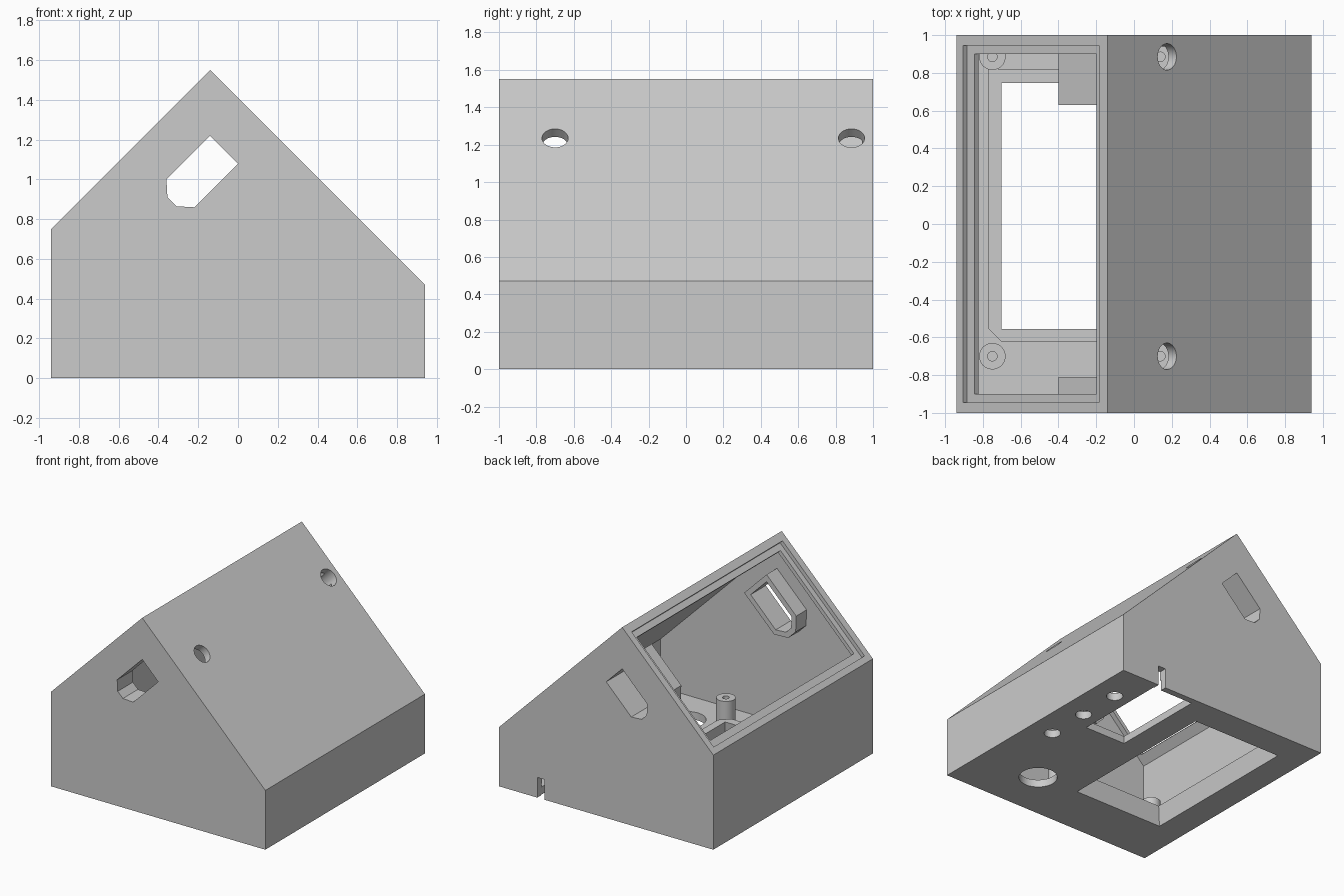
import bpy, bmesh, math
from mathutils import Vector, Matrix

if "Cube" in bpy.data.objects:
    bpy.data.objects.remove(bpy.data.objects["Cube"], do_unlink=True)

GREY = (0.6, 0.6, 0.6, 1)
grey = bpy.data.materials.new("plain grey")
grey.use_nodes = True
grey.diffuse_color = GREY
grey.node_tree.nodes["Principled BSDF"].inputs["Base Color"].default_value = GREY


def finish(name, bm):
    bmesh.ops.recalc_face_normals(bm, faces=bm.faces)
    mesh = bpy.data.meshes.new(name)
    bm.to_mesh(mesh)
    bm.free()
    mesh.materials.append(grey)
    obj = bpy.data.objects.new(name, mesh)
    bpy.context.collection.objects.link(obj)
    return obj


def loft(name, start, end):
    """Solid between two matching outlines."""
    bm = bmesh.new()
    a = [bm.verts.new(p) for p in start]
    b = [bm.verts.new(p) for p in end]
    bm.faces.new(a)
    bm.faces.new(b[::-1])
    for i in range(len(a)):
        j = (i + 1) % len(a)
        bm.faces.new((a[i], a[j], b[j], b[i]))
    return finish(name, bm)


def across(name, outline, y0, y1):
    return loft(name, [(x, y0, z) for x, z in outline], [(x, y1, z) for x, z in outline])


def upright(name, outline, z0, z1):
    return loft(name, [(x, y, z0) for x, y in outline], [(x, y, z1) for x, y in outline])


def rect(x0, x1, y0, y1):
    return [(x0, y0), (x1, y0), (x1, y1), (x0, y1)]


def cylinder(name, centre, radius, length, axis=(0, 0, 1)):
    bm = bmesh.new()
    turn = Vector((0, 0, 1)).rotation_difference(Vector(axis)).to_matrix().to_4x4()
    bmesh.ops.create_cone(bm, cap_ends=True, segments=32, radius1=radius, radius2=radius,
                          depth=length, matrix=Matrix.Translation(centre) @ turn)
    return finish(name, bm)


def cut(obj, cutters):
    """Subtract the cutters, bake the result and discard them."""
    for c in cutters:
        m = obj.modifiers.new("cut", 'BOOLEAN')
        m.operation, m.solver, m.object = 'DIFFERENCE', 'EXACT', c
    bpy.context.view_layer.update()
    deps = bpy.context.evaluated_depsgraph_get()
    mesh = bpy.data.meshes.new_from_object(obj.evaluated_get(deps))
    obj.modifiers.clear()
    obj.data = mesh
    for c in cutters:
        bpy.data.objects.remove(c, do_unlink=True)


def slope_slab(x0, x1, depth):
    """Section of a slab sunk into the open roof slope."""
    d, out, top = depth / math.sqrt(2), 0.1, 1.69
    return [(x0 - out, top + x0 + out), (x1 - out, top + x1 + out),
            (x1 + d, top + x1 - d), (x0 + d, top + x0 - d)]


# Shared outlines
body = [(-.94, 0), (.94, 0), (.94, .47), (-.14, 1.55), (-.94, .75)]
cavity = [(-.88, .06), (.88, .06), (.88, .445), (-.14, 1.465), (-.88, .725)]
window = [(-.14, 1.22), (0, 1.08), (-.22, .86), (-.31, .865), (-.355, .91), (-.36, 1)]
surround = [(-.14, 1.277), (.057, 1.08), (-.205, .82), (-.33, .825), (-.395, .89), (-.4, 1.017)]
post_y = (-.7, .885)


def display_cutter():
    low, high = rect(-.725, .06, -.575, .77), rect(-.70, .045, -.555, .745)
    return loft("cutter", [(x, y, -.01) for x, y in low], [(x, y, .17) for x, y in high])


# Housing shell with its lid recess, windows and floor openings
shell = across("housing_shell", body, -1, 1)
cutters = [across("cutter", cavity, -.94, .94),
           across("cutter", slope_slab(-.905, -.185, .03), -.945, .945),
           across("cutter", slope_slab(-.865, -.22, .1), -.9, .9),
           across("cutter", window, -1.1, 1.1),
           display_cutter(),
           upright("cutter", rect(.25, .61, .185, .95), -.01, .09),
           upright("cutter", rect(.54, .605, .93, 1.1), -.02, .16),
           cylinder("cutter", (.412, -.597, .05), .14, .2)]
cutters += [cylinder("cutter", (.175, y, 1.235), .07, .3, (1, 0, 1)) for y in post_y]
cutters += [cylinder("cutter", (.745, y, .05), .06, .2) for y in (.668, .316, -.038)]
cut(shell, cutters)

# Tubes around the gable windows
for name, y0, y1 in (("front_window_surround", -.945, -.81), ("back_window_surround", .63, .945)):
    cut(across(name, surround, y0, y1), [across("cutter", window, -1.1, 1.1)])

# Raised rim around the display opening
rim = [(-.70, -.625), (.04, -.625), (.11, -.555), (.11, .75), (.04, .82),
       (-.77, .82), (-.77, -.555)]
cut(upright("display_rim", rim, .05, .155), [display_cutter()])

# Screw posts
for x, side in ((-.75, "left"), (.14, "right")):
    for y, end in zip(post_y, ("front", "back")):
        post = cylinder(f"{end}_{side}_screw_post", (x, y, .16), .07, .22)
        cut(post, [cylinder("cutter", (x, y, .22), .025, .2)])

# Smooth the round walls and keep the edges crisp
for o in bpy.context.collection.objects:
    o.select_set(o.type == 'MESH')
    bpy.context.view_layer.objects.active = o
bpy.ops.object.shade_smooth_by_angle(angle=math.radians(30))
